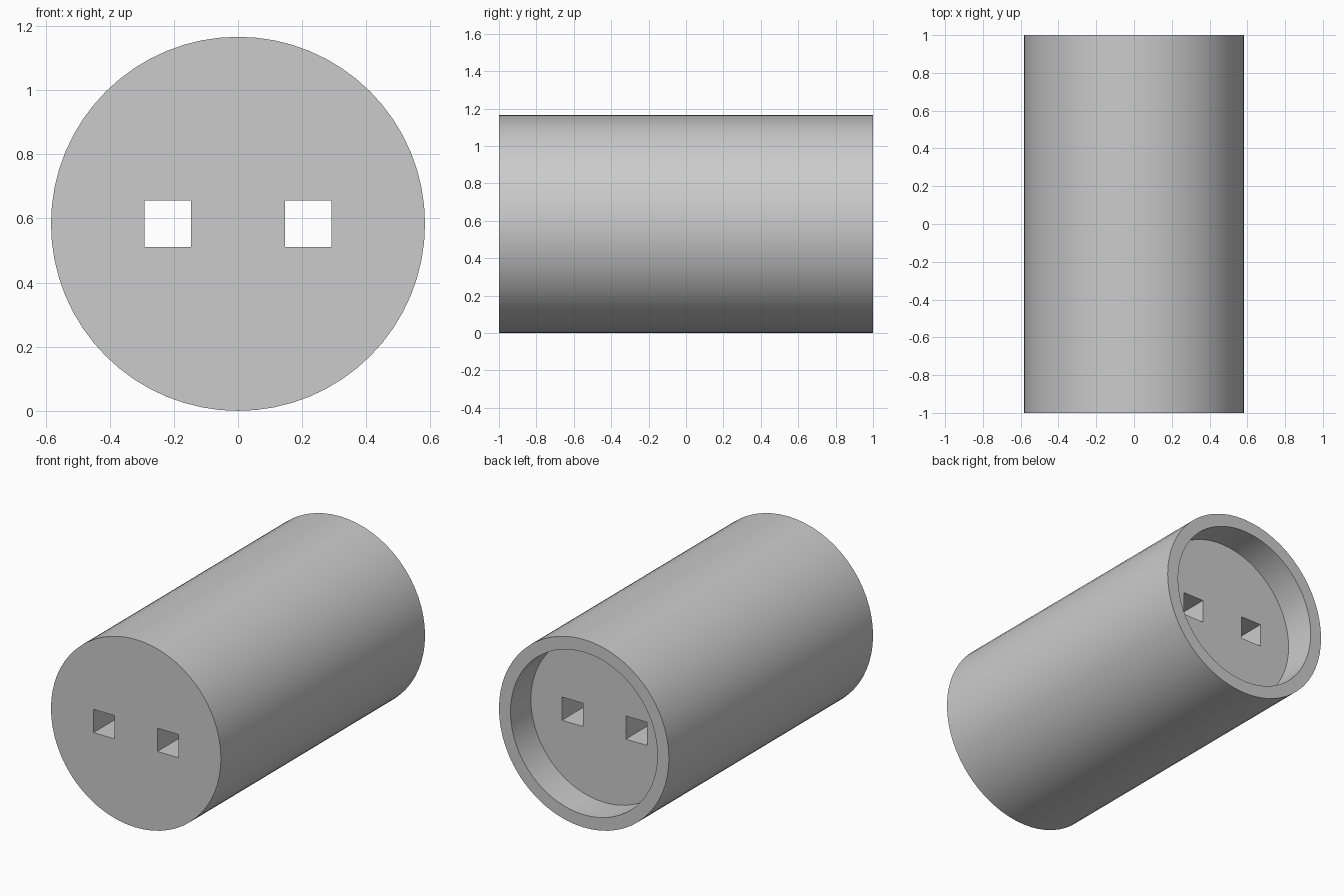
import bpy
import bmesh
import math
from mathutils import Matrix

cube = bpy.data.objects.get("Cube")
if cube:
    bpy.data.objects.remove(cube, do_unlink=True)

RADIUS, LENGTH = 0.583, 2.0
RECESS_RADIUS, RECESS_DEPTH = 0.504, 0.2
HOLE_SIZE, HOLE_X = 0.144, 0.219
SEGMENTS = 64

grey = bpy.data.materials.new("plain grey")
grey.use_nodes = True
grey.diffuse_color = (0.6, 0.6, 0.6, 1)
grey.node_tree.nodes["Principled BSDF"].inputs["Base Color"].default_value = grey.diffuse_color


def finish(bm, name):
    """Turn a bmesh into a named object in the scene."""
    mesh = bpy.data.meshes.new(name)
    bm.to_mesh(mesh)
    bm.free()
    mesh.materials.append(grey)
    obj = bpy.data.objects.new(name, mesh)
    bpy.context.collection.objects.link(obj)
    return obj


def cylinder(name, radius, length, y):
    """Cylinder lying along y, at the axis height of the body."""
    bm = bmesh.new()
    place = Matrix.Translation((0, y, RADIUS)) @ Matrix.Rotation(math.pi / 2, 4, "X")
    bmesh.ops.create_cone(bm, cap_ends=True, segments=SEGMENTS, radius1=radius,
                          radius2=radius, depth=length, matrix=place)
    return finish(bm, name)


def box(name, x):
    """Square bar running through the whole body."""
    bm = bmesh.new()
    place = Matrix.Translation((x, 0, RADIUS)) @ Matrix.Diagonal(
        (HOLE_SIZE, LENGTH * 1.2, HOLE_SIZE, 1))
    bmesh.ops.create_cube(bm, size=1, matrix=place)
    return finish(bm, name)


# Solid body
body = cylinder("cylinder_body", RADIUS, LENGTH, 0)

# Round recess in the back end and two square through-holes
cutters = [cylinder("recess_cutter", RECESS_RADIUS, RECESS_DEPTH * 2, LENGTH / 2)]
cutters += [box("hole_cutter", side * HOLE_X) for side in (-1, 1)]

bpy.ops.object.select_all(action="DESELECT")
bpy.context.view_layer.objects.active = body
body.select_set(True)
for cutter in cutters:
    cutter.hide_render = True
    mod = body.modifiers.new("cut", "BOOLEAN")
    mod.operation = "DIFFERENCE"
    mod.solver = "EXACT"
    mod.object = cutter
    bpy.ops.object.modifier_apply(modifier=mod.name)
    bpy.data.objects.remove(cutter, do_unlink=True)

# Smooth round walls with crisp rims
bpy.ops.object.shade_smooth_by_angle(angle=math.radians(30))
